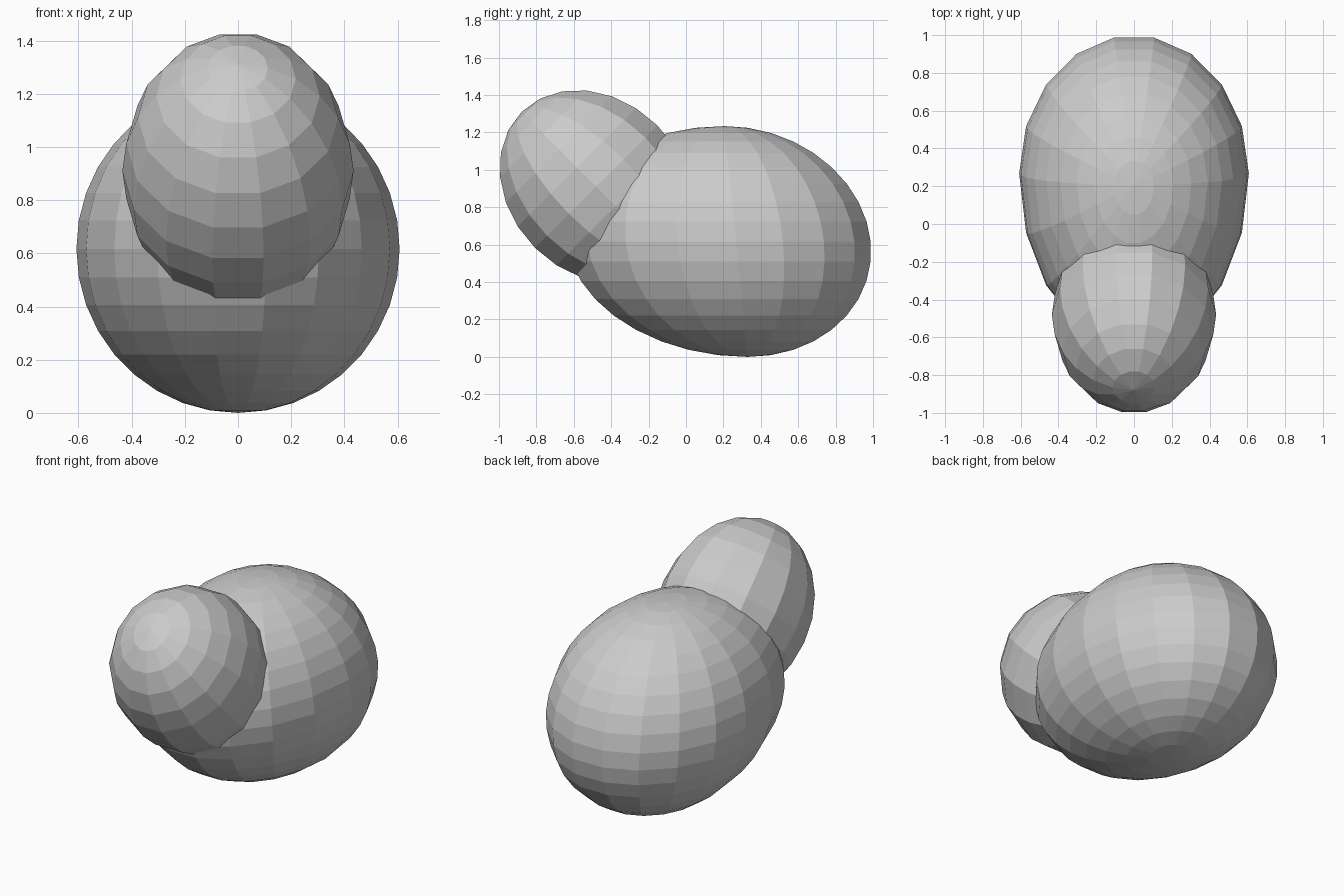
import bpy, math
from mathutils import Matrix

if "Cube" in bpy.data.objects:
    bpy.data.objects.remove(bpy.data.objects["Cube"])


def ellipsoid(name, segments, rings, matrix):
    bpy.ops.mesh.primitive_uv_sphere_add(segments=segments, ring_count=rings, radius=1)
    ob = bpy.context.object
    ob.name = name
    ob.data.transform(matrix)
    return ob


# body: egg with a long front half, leaning slightly forward
body = ellipsoid("body", 18, 18, Matrix.Rotation(math.pi / 2, 4, 'Z'))
for v in body.data.vertices:
    x, y, z = v.co
    height = 0.617 + 0.617 * z
    length = 0.73 if y > 0 else 0.92
    v.co = (0.608 * x, 0.33 - 0.10 * height + length * y, height)

# head: ellipsoid tilted up and forward
head = ellipsoid("head", 14, 12,
                 Matrix.Translation((0, -0.48, 0.91))
                 @ Matrix.Rotation(math.radians(45), 4, 'X')
                 @ Matrix.Diagonal((0.435, 0.475, 0.565, 1))
                 @ Matrix.Rotation(math.pi / 2, 4, 'Z'))

# fuse the head into the body
union = body.modifiers.new("fuse_head", 'BOOLEAN')
union.operation = 'UNION'
union.solver = 'EXACT'
union.object = head
bpy.context.view_layer.objects.active = body
bpy.ops.object.modifier_apply(modifier=union.name)
bpy.data.objects.remove(head)
